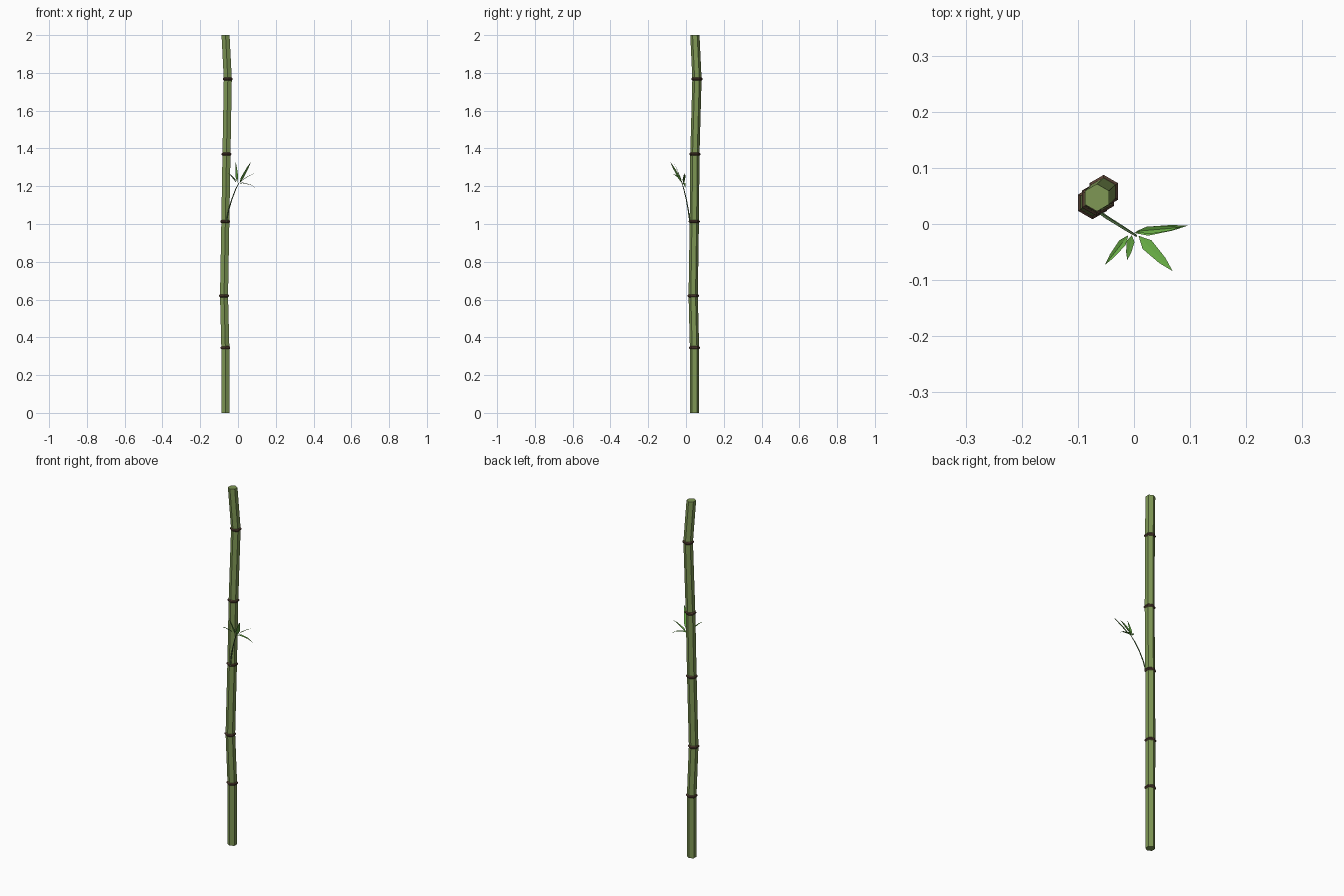
import bpy
from math import sin, cos, pi
from mathutils import Vector

if "Cube" in bpy.data.objects:
    bpy.data.objects.remove(bpy.data.objects["Cube"])


def material(name, rgb):
    m = bpy.data.materials.new(name)
    m.diffuse_color = (*rgb, 1)
    m.use_nodes = True
    m.node_tree.nodes["Principled BSDF"].inputs["Base Color"].default_value = m.diffuse_color
    return m


GREEN = material("cane_green", (0.21, 0.31, 0.09))
BROWN = material("node_brown", (0.10, 0.055, 0.035))
STEM = material("stem_green", (0.10, 0.20, 0.07))
LEAF = material("leaf_green", (0.14, 0.42, 0.06))


def add_mesh(name, verts, faces, mat):
    me = bpy.data.meshes.new(name)
    me.from_pydata(verts, [], faces)
    me.materials.append(mat)
    ob = bpy.data.objects.new(name, me)
    bpy.context.collection.objects.link(ob)
    return ob


def tube(name, sections, sides, mat):
    """Loft level polygons; sections are (x, y, z, radius)."""
    verts = [(x + r * sin(2 * pi * i / sides), y - r * cos(2 * pi * i / sides), z)
             for x, y, z, r in sections for i in range(sides)]
    faces = [list(range(sides))[::-1],
             list(range(len(verts) - sides, len(verts)))]
    for k in range(len(sections) - 1):
        for i in range(sides):
            a, b = k * sides + i, k * sides + (i + 1) % sides
            faces.append((a, b, b + sides, a + sides))
    return add_mesh(name, verts, faces, mat)


# Hexagonal cane, bending slightly at each node
R = 0.0245
path = [(-0.067, 0.045, 0), (-0.067, 0.045, 0.345), (-0.074, 0.038, 0.62),
        (-0.067, 0.044, 1.013), (-0.061, 0.047, 1.37), (-0.054, 0.058, 1.768),
        (-0.066, 0.047, 2.0)]
tube("cane", [(*p, R) for p in path], 6, GREEN)

# Brown node rings
for n, (x, y, z) in enumerate(path[1:-1]):
    tube(f"node_ring_{n + 1}",
         [(x, y, z - 0.008, R), (x, y, z - 0.003, R + 0.005),
          (x, y, z + 0.003, R + 0.005), (x, y, z + 0.008, R)], 6, BROWN)

# Curved side stem
tube("side_stem", [(-0.062, 0.021, 1.01, 0.0035), (-0.049, 0.012, 1.075, 0.0033),
                   (-0.033, 0.002, 1.13, 0.003), (-0.014, -0.010, 1.18, 0.0028),
                   (0.004, -0.021, 1.217, 0.002)], 5, STEM)

# Pointed leaves: base, tip, half width, upward arch
leaves = [((0.008, -0.021, 1.215), (0.069, -0.084, 1.33), 0.011, 0.0),
          ((0.000, -0.016, 1.213), (0.096, -0.003, 1.19), 0.008, 0.012),
          ((0.004, -0.013, 1.215), (0.085, -0.006, 1.268), 0.007, 0.004),
          ((-0.010, -0.020, 1.22), (-0.052, -0.073, 1.268), 0.007, 0.006),
          ((-0.004, -0.020, 1.22), (-0.012, -0.064, 1.326), 0.007, 0.0)]
for n, (base, tip, w, arch) in enumerate(leaves):
    b, t = Vector(base), Vector(tip)
    side = (t - b).cross(Vector((0, 0, 1))).normalized()
    verts, faces = [b], []
    for f, k in ((0.25, 1.0), (0.7, 0.65)):
        mid = b.lerp(t, f) + Vector((0, 0, arch * 4 * f * (1 - f)))
        fold = Vector((0, 0, 0.003 * k))
        verts += [mid - side * w * k + fold, mid, mid + side * w * k + fold]
    verts.append(t)
    faces = [(0, 2, 1), (0, 3, 2), (1, 2, 5, 4), (2, 3, 6, 5), (4, 5, 7), (5, 6, 7)]
    faces = [f[::-1] for f in faces]
    add_mesh(f"leaf_{n + 1}", verts, faces, LEAF)
